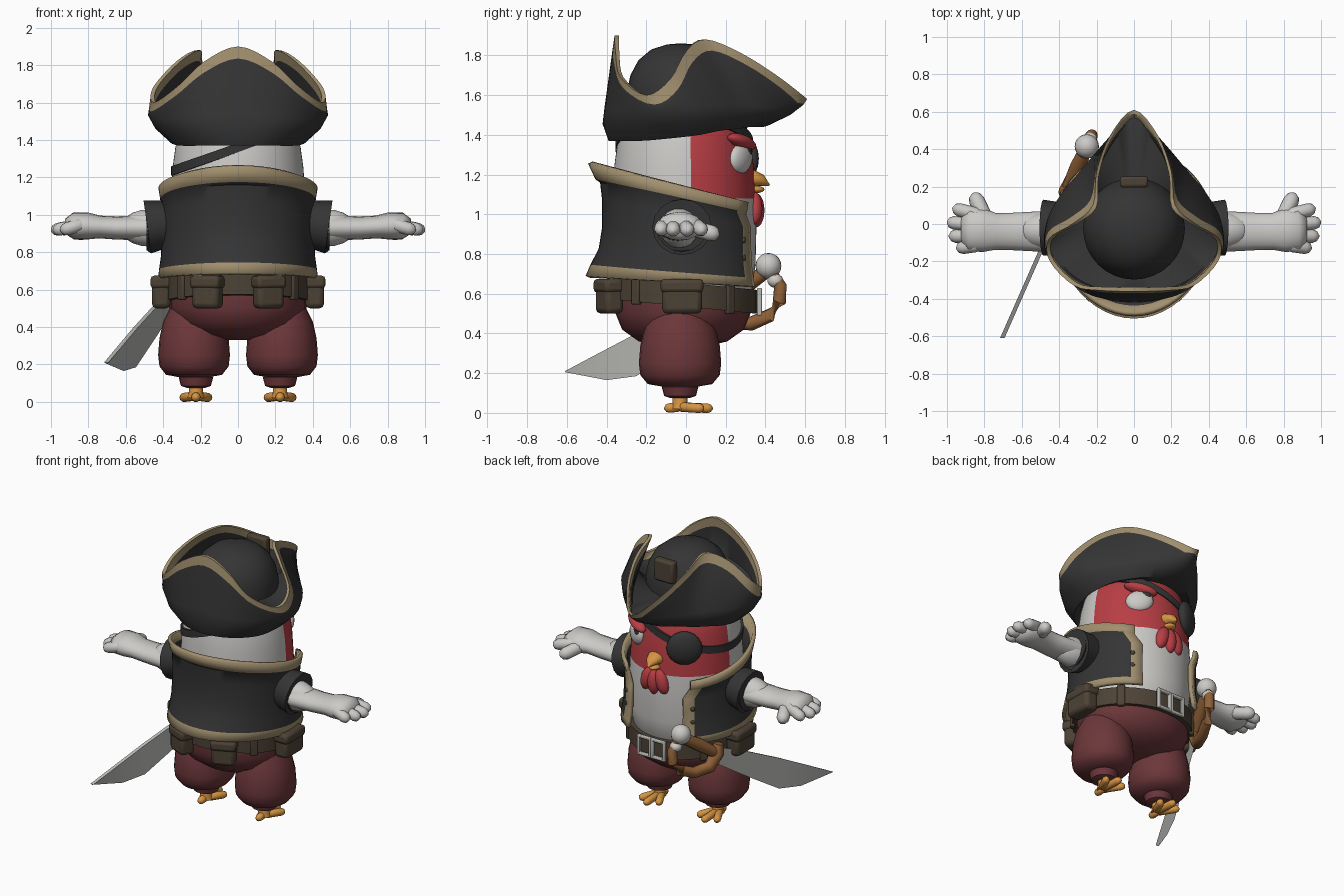
import bpy, bmesh, math
from math import sin, cos, pi, radians, atan2
from mathutils import Vector as V, Matrix

if "Cube" in bpy.data.objects:
    bpy.data.objects.remove(bpy.data.objects["Cube"])

def material(name, *rgb):
    m = bpy.data.materials.new(name)
    m.use_nodes = True
    m.diffuse_color = (*rgb, 1)
    m.node_tree.nodes["Principled BSDF"].inputs["Base Color"].default_value = (*rgb, 1)
    return m

WHITE = material("feather white", .60, .59, .57)
BLACK = material("cloth black", .035, .035, .035)
TAN = material("trim tan", .36, .28, .16)
RED = material("face red", .48, .048, .058)
MAROON = material("trouser maroon", .15, .038, .042)
LEATHER = material("dark leather", .075, .055, .036)
BROWN = material("grip brown", .28, .12, .04)
ORANGE = material("beak orange", .68, .30, .055)
STEEL = material("steel", .48, .48, .46)

def finish(name, bm, mats, angle=45):
    bmesh.ops.recalc_face_normals(bm, faces=bm.faces)
    me = bpy.data.meshes.new(name)
    bm.to_mesh(me)
    bm.free()
    for m in mats:
        me.materials.append(m)
    me.shade_smooth()
    me.set_sharp_from_angle(angle=radians(angle))
    ob = bpy.data.objects.new(name, me)
    bpy.context.collection.objects.link(ob)
    return ob

def loft(name, rings, mats, rule=None, closed=True, caps=True, angle=45):
    """Skin between rings of points; rule(row, column, centre) picks the colour."""
    bm = bmesh.new()
    vs = [[bm.verts.new(p) for p in r] for r in rings]
    n = len(rings[0])
    for i in range(len(rings) - 1):
        for j in range(n if closed else n - 1):
            k = (j + 1) % n
            f = bm.faces.new((vs[i][j], vs[i][k], vs[i + 1][k], vs[i + 1][j]))
            if rule:
                f.material_index = rule(i, j, f.calc_center_median())
    if caps and closed:
        bm.faces.new(vs[0])
        bm.faces.new(vs[-1])
    return finish(name, bm, mats, angle)

def ring(r, z, c=(0, 0), ry=None, n=32):
    ry = r if ry is None else ry
    return [V((c[0] + r * sin(2 * pi * j / n), c[1] - ry * cos(2 * pi * j / n), z)) for j in range(n)]

def lathe(name, profile, mat, c=(0, 0), sy=1, n=32):
    return loft(name, [ring(r, z, c, r * sy, n) for r, z in profile], [mat])

def tube(name, pts, radii, mat, flat=1, n=12):
    pts, rings = [V(p) for p in pts], []
    for i, p in enumerate(pts):
        d = (pts[min(i + 1, len(pts) - 1)] - pts[max(i - 1, 0)]).normalized()
        side = d.cross(V((0, 0, 1)) if abs(d.z) < .9 else V((0, 1, 0))).normalized()
        up = side.cross(d)
        rings.append([p + radii[i] * (side * cos(a) + up * sin(a) * flat)
                      for a in (2 * pi * j / n for j in range(n))])
    return loft(name, rings, [mat], angle=60)

def blob(name, loc, size, mat, rot=0, tilt=0, seg=20):
    bm = bmesh.new()
    bmesh.ops.create_uvsphere(bm, u_segments=seg, v_segments=seg // 2, radius=1)
    bm.transform(Matrix.Translation(loc) @ Matrix.Rotation(rot, 4, 'Z') @ Matrix.Rotation(tilt, 4, 'Y')
                 @ Matrix.Diagonal((*size, 1)))
    return finish(name, bm, [mat], 80)

def finger(name, a, b, r, mat):
    a, b = V(a), V(b)
    d = (b - a).normalized() * r
    return tube(name, [a, a + d * .4, b - d, b - d * .35, b], [r * .8, r, r, r * .75, r * .15], mat, n=10)

def box(name, loc, size, mat, rot=0, bevel=.02):
    bm = bmesh.new()
    bmesh.ops.create_cube(bm, size=1)
    bm.transform(Matrix.Translation(loc) @ Matrix.Rotation(rot, 4, 'Z') @ Matrix.Diagonal((*size, 1)))
    ob = finish(name, bm, [mat], 60)
    mod = ob.modifiers.new("rounding", 'BEVEL')
    mod.width, mod.segments = bevel, 2
    return ob

# Body and head, with a red face
body = [(.25, .5), (.34, .6), (.36, .75), (.365, .95), (.36, 1.08), (.355, 1.16), (.35, 1.25), (.335, 1.36),
        (.31, 1.46), (.2, 1.6)]
loft("body", [ring(r, z, (0, -.01), n=64) for r, z in body], [WHITE, RED],
     lambda i, j, c: int(c.y > .03 and c.z > 1.08))

# Face
blob("eye", (.185, .275, 1.28), (.09, .04, .075), WHITE, -.6, .25)
blob("pupil", (.165, .315, 1.31), (.032, .012, .036), BLACK, -.5)
blob("brow", (.18, .28, 1.365), (.11, .05, .035), RED, -.6, -.25)
blob("eye_patch", (-.19, .29, 1.28), (.115, .05, .115), BLACK, .6)
strap = []
for grow, dz in ((-.02, -.025), (.014, -.025), (.014, .025), (-.02, .025)):
    row = ring(1, 0, n=48)
    for p in row:
        z = 1.36 + .36 * p.x * .35
        r = .345 - max(0, z - 1.28) * .16 + grow
        p.x, p.y, p.z = p.x * r, p.y * r - .01, z + dz
    strap.append(row)
loft("patch_strap", strap + strap[:1], [BLACK], caps=False)
tube("beak", [(0, .29, 1.17), (0, .34, 1.18), (0, .38, 1.17), (0, .42, 1.145)], [.06, .058, .04, .006], ORANGE, .75)
blob("lower_beak", (0, .34, 1.125), (.04, .055, .02), ORANGE)
for s, n in ((1, "left"), (-1, "right")):
    blob(n + "_wattle", (s * .055, .345, 1.03), (.045, .04, .085), RED, 0, -s * .3)
blob("middle_wattle", (0, .355, 1.02), (.042, .04, .085), RED)

# Coat shell, open at the chest, with tan edging
STEPS, rows = 40, []
for t, flare in ((0, .07), (.1, .05), (.25, .015), (.45, 0), (.7, .0), (.86, .01), (.88, .03), (1, .06)):
    edge = radians(143 if t > .8 else 150)
    fr = [-1, -.93] + [-.93 + 1.86 * k / STEPS for k in range(1, STEPS)] + [.93, 1]
    row = []
    for f in fr:
        a = f * edge
        back = max(0, cos(a))
        y = -.02 - (.39 + flare * (.3 + .9 * back)) * cos(a)
        x = (.395 + flare * .3) * sin(a)
        low, high = .655 - .06 * y, 1.14 - .25 * y
        row.append(V((x, y, low + (high - low) * t)))
    rows.append(row)
last = len(rows[0]) - 2
coat = loft("coat", rows, [BLACK, TAN], lambda i, j, c: int(i in (0, 6) or j in (0, last)), closed=False)
mod = coat.modifiers.new("thickness", 'SOLIDIFY')
mod.thickness, mod.offset = .025, 0
for s in (1, -1):
    for z in (.78, .87):
        blob("coat_button", (s * .255, .29, z), (.016, .012, .016), LEATHER, -s * .7, seg=10)

# Arms, sleeves and hands
for s, n in ((1, "left"), (-1, "right")):
    tube(n + "_sleeve", [(s * x, -.02, z) for x, z in ((.3, .95), (.42, .945), (.485, .935), (.49, .935), (.45, .935))],
         [.12, .14, .15, .13, .11], BLACK, .95, 16)
    tube(n + "_arm", [(s * .38, -.04, .94), (s * .5, -.04, .93), (s * .65, -.04, .93), (s * .74, -.04, .935),
                      (s * .8, -.035, .94), (s * .88, -.03, .94), (s * .92, -.03, .935)],
         [.11, .108, .1, .098, .115, .115, .07], WHITE, .62, 16).name = n + "_arm"
    blob(n + "_shoulder", (s * .47, -.035, .93), (.16, .1, .1), WHITE)
    for k, (x, y) in enumerate(((.97, .085), (1, .01), (.99, -.065), (.95, -.13))):
        finger(n + "_finger", (s * .83, y * .75 - .015, .95), (s * x, y, .915), .036, WHITE)
    finger(n + "_thumb", (s * .78, .0, .94), (s * .86, .165, .895), .042, WHITE)

# Trousers, cuffs and feet
lathe("trouser_seat", [(.1, .33), (.24, .36), (.33, .42), (.365, .5), (.365, .57), (.3, .61)], MAROON, (0, -.015), .93)
for s, n in ((1, "left"), (-1, "right")):
    c = (s * .235, -.03)
    lathe(n + "_trouser_leg", [(.07, .13), (.15, .145), (.185, .19), (.192, .25), (.185, .34), (.165, .43), (.12, .52)],
          MAROON, c, 1.08, 24)
    lathe(n + "_cuff", [(.05, .075), (.08, .085), (.092, .13), (.06, .16)], MAROON, (s * .225, -.03), 1, 20)
    lathe(n + "_shin", [(.045, .02), (.038, .05), (.038, .1)], ORANGE, (s * .225, -.03), 1, 12)
    for dx, y in ((-.075, .09), (0, .135), (.075, .09), (0, -.11)):
        finger(n + "_toe", (s * .225 + dx * .2, -.03, .03), (s * .225 + dx, y, .022), .025, ORANGE)

# Belt, buckle and pouches
belt = [ring(r, z, (0, -.02), r * .98, 40) for r, z in ((.33, .535), (.385, .535), (.385, .655), (.33, .655))]
for row in belt:
    for p in row:
        p.z -= .1 * p.y
loft("belt", belt + belt[:1], [LEATHER], caps=False)
for x in (-.045, .06):
    for dx, dz, w, h in ((-.045, 0, .02, .14), (.045, 0, .02, .14), (0, .06, .11, .02), (0, -.06, .11, .02)):
        box("buckle_bar", (x + dx, .37, .56 + dz), (w, .025, h), STEEL, bevel=.006)
for deg in (-90, -24, 24, 90):
    a = radians(deg)
    w, off = (.2, .41) if abs(deg) == 90 else (.155, .4)
    p = V((off * sin(a), -.02 - off * cos(a), .58))
    box("pouch", p, (w, .1, .16), LEATHER, a, .025)
    box("pouch_flap", p + V((0, 0, .06)), (w + .015, .115, .07), LEATHER, a, .02)
for deg in (-52, 52, 130, -130):
    a = radians(deg)
    p = V((.38 * sin(a), -.02 - .375 * cos(a), 0))
    box("belt_loop", (p.x, p.y, .595 - .1 * p.y), (.05, .03, .15), LEATHER, a, .008)

# Sword hung at the right hip
def hip(y, z, off=0):
    return V((-.25 + (y - .42) * .441 + off, y, z))

spine = ((.2, .60), (0, .52), (-.25, .40), (-.45, .295), (-.61, .21))
edge = ((.2, .49), (0, .35), (-.25, .185), (-.4, .165), (-.608, .205))
blade = [[hip(*a, .012), hip(*b), hip(*a, -.012)] for a, b in zip(spine, edge)]
loft("sword_blade", blade, [STEEL], angle=25)
tube("sword_grip", [hip(.4, .71), hip(.3, .64), hip(.18, .55)], [.035, .042, .035], BROWN)
tube("hand_guard", [hip(.44, .70), hip(.475, .64), hip(.47, .56), hip(.42, .49), hip(.33, .45), hip(.22, .46),
                    hip(.17, .55), hip(.16, .61)], [.025, .032, .034, .035, .036, .04, .045, .03], BROWN)
blob("sword_pommel", hip(.415, .74), (.065, .065, .065), WHITE)
blob("pommel_collar", hip(.45, .665), (.04, .04, .035), WHITE)

# Three-cornered hat: rim, bulge and base paths from back to front tip
rim = [(0, -.36, 1.9), (.18, -.355, 1.82), (.32, -.33, 1.69), (.45, -.2, 1.60), (.455, -.08, 1.68),
       (.33, 0, 1.82), (.22, .1, 1.88), (.2, .28, 1.81), (.13, .47, 1.69), (0, .61, 1.58)]
mid = [(0, -.41, 1.54), (.22, -.385, 1.52), (.38, -.28, 1.52), (.475, -.14, 1.53), (.465, .02, 1.54),
       (.39, .16, 1.55), (.29, .28, 1.55), (.19, .4, 1.54), (.09, .51, 1.54), (0, .59, 1.55)]
base = [(0, -.39, 1.37), (.17, -.35, 1.37), (.31, -.22, 1.37), (.36, -.05, 1.385), (.35, .07, 1.4),
        (.31, .17, 1.42), (.24, .26, 1.43), (.16, .33, 1.44), (.08, .39, 1.44), (0, .42, 1.45)]

def smooth_loop(half):
    pts = [V(p) for p in half] + [V((-x, y, z)) for x, y, z in half[-2:0:-1]]
    out, n = [], len(pts)
    for i in range(n):
        a, b, c, d = (pts[(i + k) % n] for k in (-1, 0, 1, 2))
        for t in (0, .25, .5, .75):
            out.append(.5 * (2 * b + (c - a) * t + (2 * a - 5 * b + 4 * c - d) * t * t + (3 * b - a - 3 * c + d) * t ** 3))
    return out

rim, mid, base = map(smooth_loop, (rim, mid, base))

def inward(p, amount):
    d = V((-p.x, -.03 - p.y, 0))
    return p + d.normalized() * amount

def circle_like(r, z):
    return [V((0, -.03, z)) + V((p.x, p.y + .03, 0)).normalized() * r for p in base]

band = [a + (b - a).normalized() * min(.065, (b - a).length * .8) for a, b in zip(rim, mid)]
swell = [inward(a.lerp(b, .5), -.02) for a, b in zip(base, mid)]
hat = [circle_like(.29, 1.46), base, swell, mid, band, rim, [inward(p, .022) for p in rim],
       [inward(p, .025) for p in band], [inward(a.lerp(b, .7), .04) for a, b in zip(rim, mid)], circle_like(.25, 1.57)]
loft("hat_brim", hat, [BLACK, TAN], lambda i, j, c: int(i in (4, 5, 6)), caps=False, angle=50)
lathe("hat_crown", [(.27, 1.5), (.272, 1.62), (.255, 1.7), (.215, 1.775), (.15, 1.83), (.07, 1.855), (.01, 1.86)],
      BLACK, (0, -.025))
box("hat_badge", (0, .225, 1.75), (.15, .06, .15), LEATHER, 0, .015)
